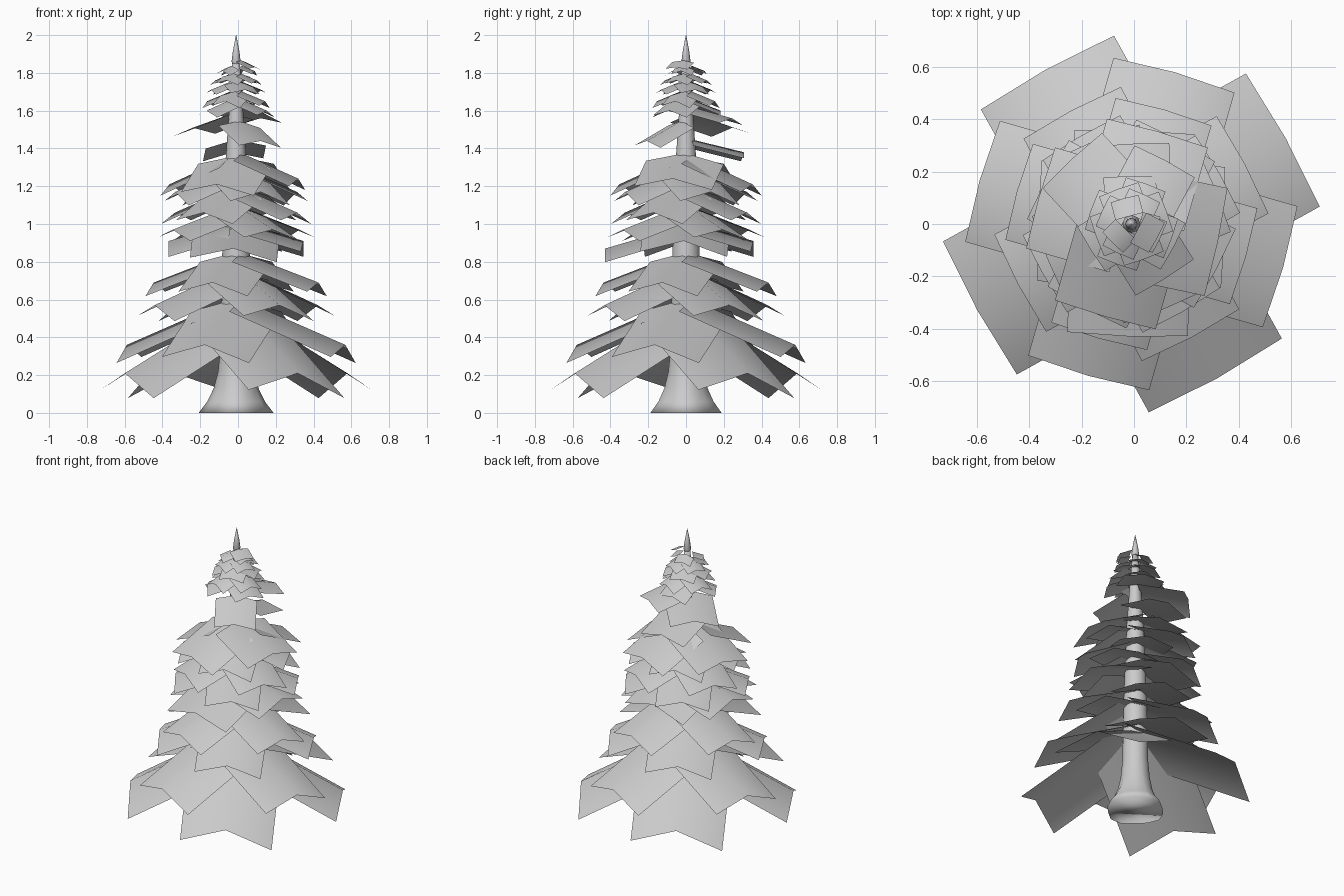
import bpy
import bmesh
from math import cos, sin, radians, pi

cube = bpy.data.objects.get("Cube")
if cube:
    bpy.data.objects.remove(cube, do_unlink=True)

grey = bpy.data.materials.new("pale_grey")
grey.use_nodes = True
colour = (0.6, 0.6, 0.6, 1)
grey.diffuse_color = colour
grey.node_tree.nodes["Principled BSDF"].inputs["Base Color"].default_value = colour

CENTRE_X = -0.01


def make_object(name, bm):
    mesh = bpy.data.meshes.new(name)
    bm.normal_update()
    bm.to_mesh(mesh)
    bm.free()
    mesh.materials.append(grey)
    mesh.polygons.foreach_set("use_smooth", [True] * len(mesh.polygons))
    obj = bpy.data.objects.new(name, mesh)
    bpy.context.collection.objects.link(obj)
    return obj


def lathe(name, profile, sides, lobes=0.0):
    """Round column from (radius, height) pairs; lobes wave the root flare."""
    bm = bmesh.new()
    rings = []
    for radius, z in profile:
        ring = []
        for i in range(sides):
            a = 2 * pi * i / sides
            r = radius * (1 + lobes * cos(4 * a) * max(0, 1 - z / 0.25))
            ring.append(bm.verts.new((CENTRE_X + r * cos(a), r * sin(a), z)))
        rings.append(ring)
    for low, high in zip(rings, rings[1:]):
        for i in range(sides):
            j = (i + 1) % sides
            bm.faces.new((low[i], low[j], high[j], high[i]))
    bm.faces.new(rings[0][::-1])
    bm.faces.new(rings[-1])
    return make_object(name, bm)


def add_branch(bm, angle, reach, half_width, tip_z, slope, fold):
    """Drooping rectangular sheet folded along its central ridge."""
    c, s = cos(radians(angle)), sin(radians(angle))
    rows = []
    for r in (0.03, reach):
        ridge = tip_z + slope * (reach - r)
        row = []
        for side, drop in ((-1, 0.8), (0, 0), (1, 1.2)):
            v = side * half_width
            out = r * (1 if side else 1.02)
            row.append(bm.verts.new((CENTRE_X + out * c - v * s,
                                     out * s + v * c,
                                     ridge - fold * drop)))
        rows.append(row)
    a, b = rows
    for i in range(2):
        bm.faces.new((a[i], b[i], b[i + 1], a[i + 1]))


def ring_of(count, start):
    return [start + 360 * k / count for k in range(count)]


# Trunk with flared root, and pointed tip
lathe("trunk", [(0.185, 0), (0.145, 0.06), (0.115, 0.13), (0.095, 0.22), (0.083, 0.35),
                (0.075, 0.8), (0.055, 1.35), (0.03, 1.7), (0.02, 1.85)], 14, 0.07)
lathe("tree_tip", [(0.012, 1.82), (0.024, 1.86), (0.018, 1.91), (0.001, 2.0)], 8)

# Branch tiers: directions, reach, half width, tip height, slope, fold
tiers = [
    (ring_of(4, 29), 0.66, 0.29, 0.21, 0.56, 0.11),
    (ring_of(4, 74), 0.59, 0.24, 0.36, 0.43, 0.08),
    (ring_of(4, 28), 0.48, 0.21, 0.57, 0.42, 0.07),
    (ring_of(4, 74), 0.445, 0.19, 0.69, 0.38, 0.06),
    ([-2, 88, 178], 0.35, 0.23, 0.91, 0.3, 0.07),
    ([268], 0.42, 0.23, 0.87, 0.3, 0.06),
    (ring_of(4, 30), 0.38, 0.17, 0.97, 0.35, 0.05),
    (ring_of(4, 62), 0.36, 0.17, 1.06, 0.4, 0.05),
    (ring_of(4, 22), 0.34, 0.17, 1.17, 0.42, 0.06),
    ([74, 164, 254], 0.36, 0.2, 1.21, 0.45, 0.05),
    ([-12], 0.33, 0.21, 1.24, 0.45, 0.05),
    ([93], 0.3, 0.16, 1.38, 0.25, 0.04),
    ([-58], 0.24, 0.13, 1.44, 0.5, 0.03),
    ([133], 0.33, 0.155, 1.51, 0.25, 0.04),
    ([62], 0.27, 0.13, 1.56, 0.25, 0.03),
    (ring_of(3, 212), 0.18, 0.1, 1.6, 0.4, 0.03),
    (ring_of(4, 70), 0.16, 0.08, 1.65, 0.4, 0.03),
    (ring_of(4, 20), 0.14, 0.08, 1.71, 0.4, 0.02),
    (ring_of(4, 65), 0.12, 0.065, 1.76, 0.4, 0.02),
    (ring_of(3, 105), 0.1, 0.055, 1.81, 0.4, 0.02),
    ([-28], 0.11, 0.065, 1.83, 0.45, 0.01),
]
for index, (directions, *shape) in enumerate(tiers, 1):
    bm = bmesh.new()
    for angle in directions:
        add_branch(bm, angle, *shape)
    make_object(f"branch_tier_{index}", bm)
